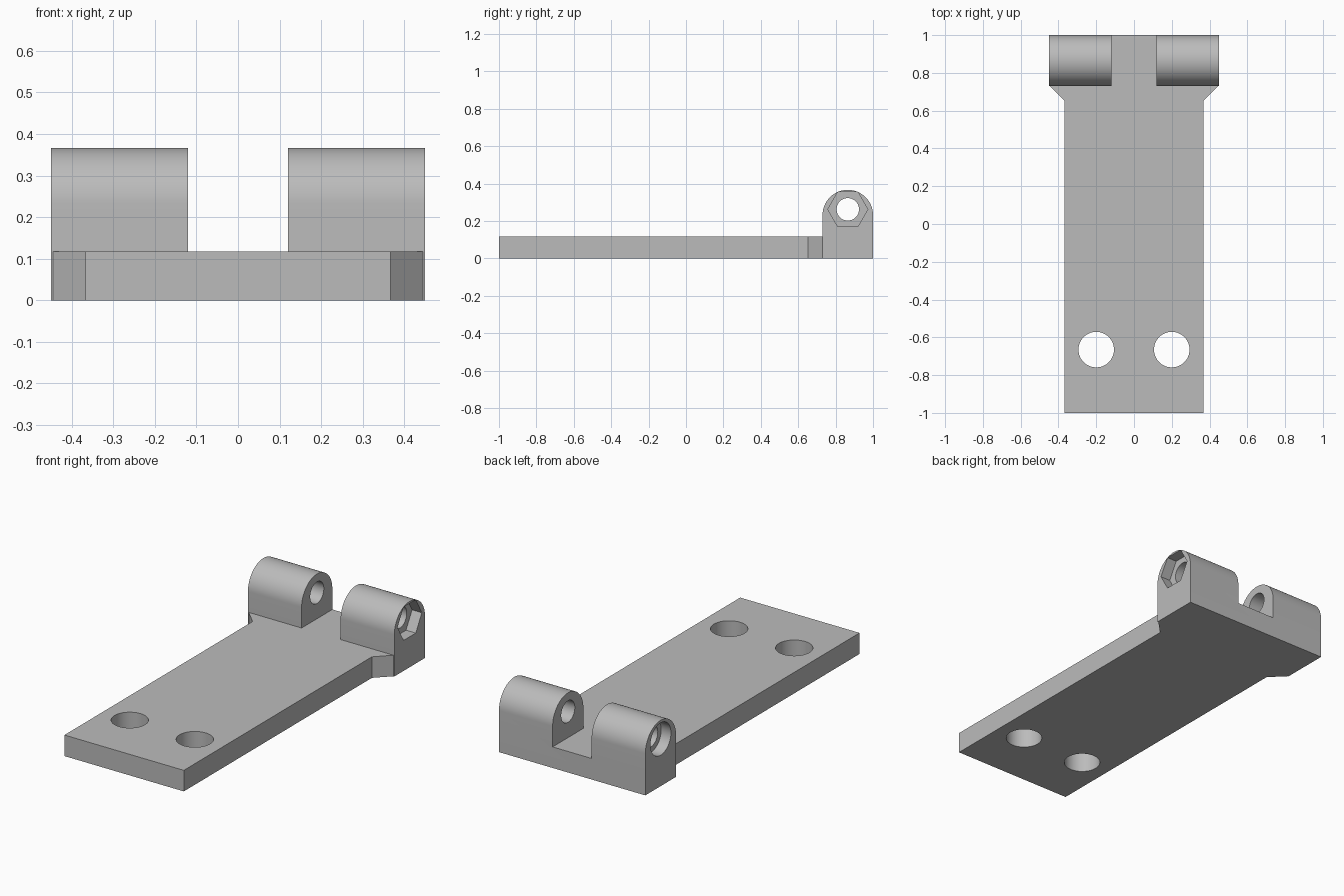
import bpy, bmesh, math
from mathutils import Matrix, Vector

cube = bpy.data.objects.get("Cube")
if cube:
    bpy.data.objects.remove(cube, do_unlink=True)

THICK = 0.117                      # base plate thickness
HALF = 0.45                        # half width over the lugs
GAP = 0.12                         # half gap between the lugs
LUG_Y, LUG_R, LUG_Z = 0.865, 0.135, 0.231
BORE_Z = 0.262                     # bolt axis height

grey = bpy.data.materials.new("grey plastic")
grey.use_nodes = True
colour = (0.5, 0.5, 0.5, 1)
grey.diffuse_color = colour
grey.node_tree.nodes["Principled BSDF"].inputs["Base Color"].default_value = colour


def finish(name, bm):
    bmesh.ops.recalc_face_normals(bm, faces=bm.faces)
    mesh = bpy.data.meshes.new(name)
    bm.to_mesh(mesh)
    bm.free()
    mesh.materials.append(grey)
    obj = bpy.data.objects.new(name, mesh)
    bpy.context.collection.objects.link(obj)
    return obj


def prism(name, points, offset):
    """Extrude a closed outline along an offset."""
    bm = bmesh.new()
    face = bm.faces.new([bm.verts.new(p) for p in points])
    out = bmesh.ops.extrude_face_region(bm, geom=[face])
    verts = [v for v in out["geom"] if isinstance(v, bmesh.types.BMVert)]
    bmesh.ops.translate(bm, verts=verts, vec=Vector(offset))
    return finish(name, bm)


def rod(name, centre, radius, depth, sides, axis):
    """Cylinder cutter along x or z."""
    bm = bmesh.new()
    bmesh.ops.create_cone(bm, cap_ends=True, segments=sides, radius1=radius,
                          radius2=radius, depth=depth)
    turn = Matrix.Identity(4)
    if axis == "X":
        # corners of the hexagon point along y
        turn = Matrix.Rotation(math.pi / 2, 4, "Y")
    bmesh.ops.transform(bm, verts=bm.verts, matrix=Matrix.Translation(centre) @ turn)
    return finish(name, bm)


def combine(target, tool, operation):
    mod = target.modifiers.new(tool.name, "BOOLEAN")
    mod.operation, mod.solver, mod.object = operation, "EXACT", tool
    bpy.context.view_layer.objects.active = target
    bpy.ops.object.modifier_apply(modifier=mod.name)
    bpy.data.objects.remove(tool, do_unlink=True)


# Base plate with flared ears under the lugs
side = [(0.367, -1, 0), (0.367, 0.652, 0), (HALF, 0.735, 0), (HALF, 1, 0)]
outline = side + [(-x, y, z) for x, y, z in reversed(side)]
bracket = prism("hinge_bracket", outline, (0, 0, THICK))

# Round-topped lugs
for name, x in (("left_lug", GAP), ("right_lug", -HALF)):
    arch = [(x, LUG_Y + LUG_R * math.cos(math.pi * i / 40),
             LUG_Z + LUG_R * math.sin(math.pi * i / 40)) for i in range(41)]
    foot = [(x, LUG_Y - LUG_R, 0), (x, LUG_Y + LUG_R, 0)]
    combine(bracket, prism(name, arch + foot, (HALF - GAP, 0, 0)), "UNION")

# Mounting holes, bolt bore, nut recess and bolt head recess
for x in (-0.2, 0.2):
    combine(bracket, rod("mount_hole", (x, -0.665, 0), 0.094, 1, 64, "Z"), "DIFFERENCE")
for cutter in (("bolt_bore", 0, 0.06, 2, 48),
               ("nut_recess", HALF, 0.107, 0.12, 6),
               ("head_recess", -HALF, 0.09, 0.12, 48)):
    name, x, radius, depth, sides = cutter
    tool = rod(name, (x, LUG_Y, BORE_Z), radius, depth, sides, "X")
    if sides == 6:
        ys = [v.co.y - LUG_Y for v in tool.data.vertices]
        if max(ys) < radius * 0.95:
            spin = Matrix.Translation((0, LUG_Y, BORE_Z)) @ Matrix.Rotation(
                math.pi / 6, 4, "X") @ Matrix.Translation((0, -LUG_Y, -BORE_Z))
            tool.data.transform(spin)
    combine(bracket, tool, "DIFFERENCE")

# Clean flat seams and shade the curves smooth
bm = bmesh.new()
bm.from_mesh(bracket.data)
bmesh.ops.remove_doubles(bm, verts=bm.verts, dist=0.0001)
bmesh.ops.dissolve_limit(bm, angle_limit=math.radians(0.5), verts=bm.verts, edges=bm.edges)
bm.to_mesh(bracket.data)
bm.free()
bpy.context.view_layer.objects.active = bracket
bracket.select_set(True)
bpy.ops.object.shade_smooth_by_angle(angle=math.radians(30))
